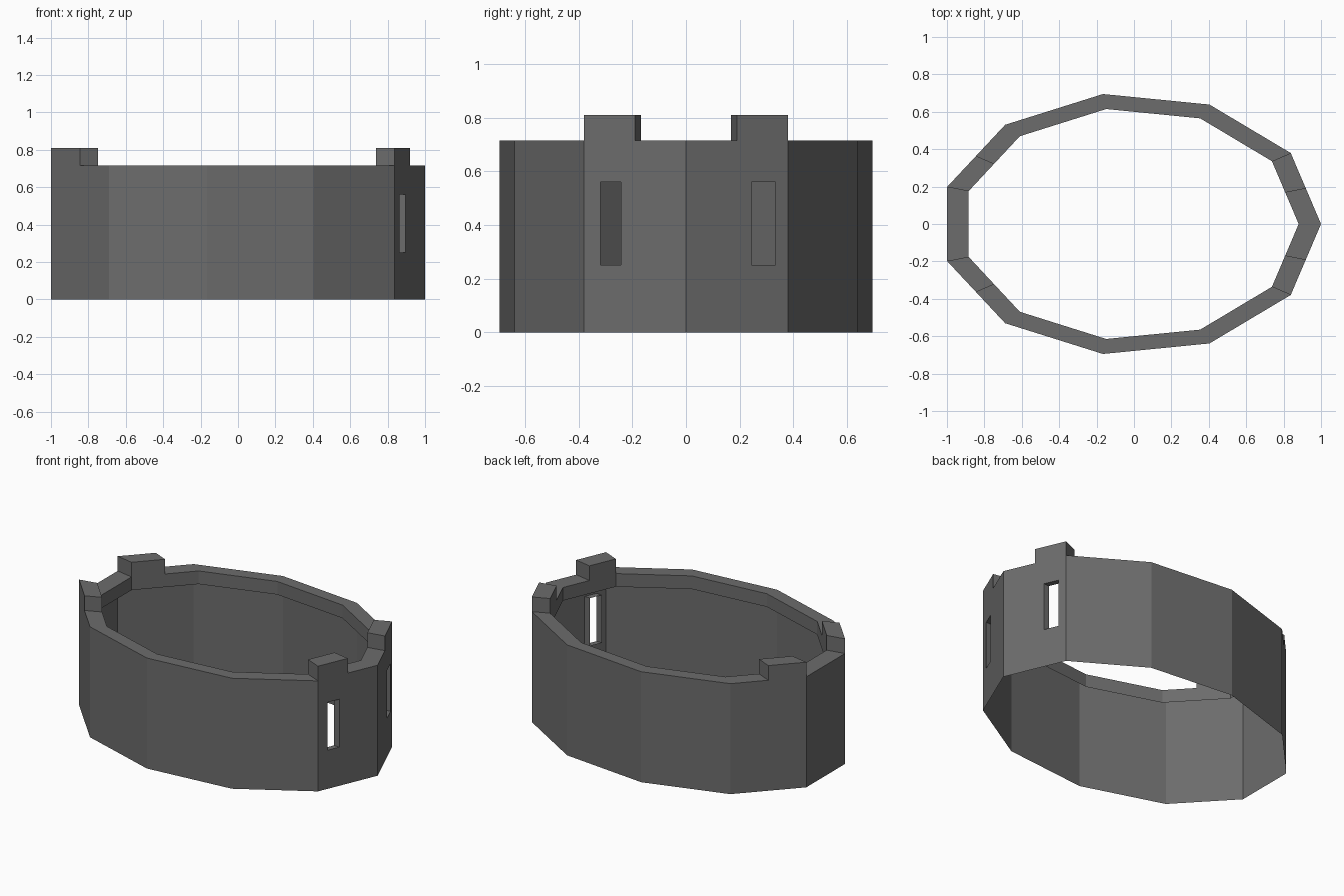
import bpy, bmesh, math
from mathutils import Vector

if "Cube" in bpy.data.objects:
    bpy.data.objects.remove(bpy.data.objects["Cube"])

N = 11
CX = -0.0205
OUT, INN = (1.0205, 0.702), (0.901, 0.621)
WALL, TOP, LIP = 0.715, 0.81, 0.63
WIN_Z = (0.25, 0.56)
JAMB = 0.04

stone = bpy.data.materials.new("dark_grey_stone")
stone.diffuse_color = (0.15, 0.15, 0.15, 1)
stone.use_nodes = True
stone.node_tree.nodes["Principled BSDF"].inputs["Base Color"].default_value = stone.diffuse_color


def point(radii, t, z):
    """Point at edge parameter t on an eleven sided oval."""
    i = math.floor(t)
    def corner(k):
        a = 2 * math.pi * k / N
        return Vector((CX + radii[0] * math.cos(a), radii[1] * math.sin(a), z))
    return corner(i).lerp(corner(i + 1), t - i)


def quad(bm, *pts):
    bm.faces.new([bm.verts.new(p) for p in pts])


def finish(bm, name):
    bmesh.ops.remove_doubles(bm, verts=bm.verts, dist=1e-4)
    mesh = bpy.data.meshes.new(name)
    bm.to_mesh(mesh)
    bm.free()
    mesh.materials.append(stone)
    bpy.context.collection.objects.link(bpy.data.objects.new(name, mesh))


# segments around the oval: split edges carry a raised block on one half
raised = {0.5, 4.5, 6.0, 10.0}
windows = {0.5: (0.645, 0.88), 10.0: (10.16, 10.36)}
ts = sorted(list(range(N)) + [0.5, 4.5, 6.5, 10.5]) + [N]
segs = list(zip(ts, ts[1:]))
height = [TOP if a in raised else WALL for a, b in segs]

wall, rim, jambs = bmesh.new(), bmesh.new(), bmesh.new()
for i, (a, b) in enumerate(segs):
    h = height[i]
    # thin outer wall, with an opening left in the window segments
    us, zs = [a, b], [0, h]
    if a in windows:
        us, zs = [a, *windows[a], b], [0, *WIN_Z, h]
    for m in range(len(us) - 1):
        for n in range(len(zs) - 1):
            if m == n == 1:
                continue
            quad(wall, point(OUT, us[m], zs[n]), point(OUT, us[m + 1], zs[n]),
                 point(OUT, us[m + 1], zs[n + 1]), point(OUT, us[m], zs[n + 1]))
    # window sleeve reaching inwards
    if a in windows:
        u, v = windows[a]
        loop = [point(OUT, u, WIN_Z[0]), point(OUT, v, WIN_Z[0]),
                point(OUT, v, WIN_Z[1]), point(OUT, u, WIN_Z[1])]
        back = Vector((-JAMB, 0, 0))
        for k in range(4):
            p, q = loop[k], loop[(k + 1) % 4]
            quad(jambs, p, q, q + back, p + back)
    # flat rim and inner lip
    quad(rim, point(OUT, a, h), point(OUT, b, h), point(INN, b, h), point(INN, a, h))
    quad(rim, point(INN, b, LIP), point(INN, a, LIP), point(INN, a, h), point(INN, b, h))
    # end faces of the raised blocks
    if height[i - 1] != h:
        end = [point(OUT, a, WALL), point(INN, a, WALL),
               point(INN, a, TOP), point(OUT, a, TOP)]
        quad(rim, *(end[::-1] if h > WALL else end))

finish(wall, "outer_wall")
finish(rim, "rim_and_battlements")
finish(jambs, "window_sleeves")
